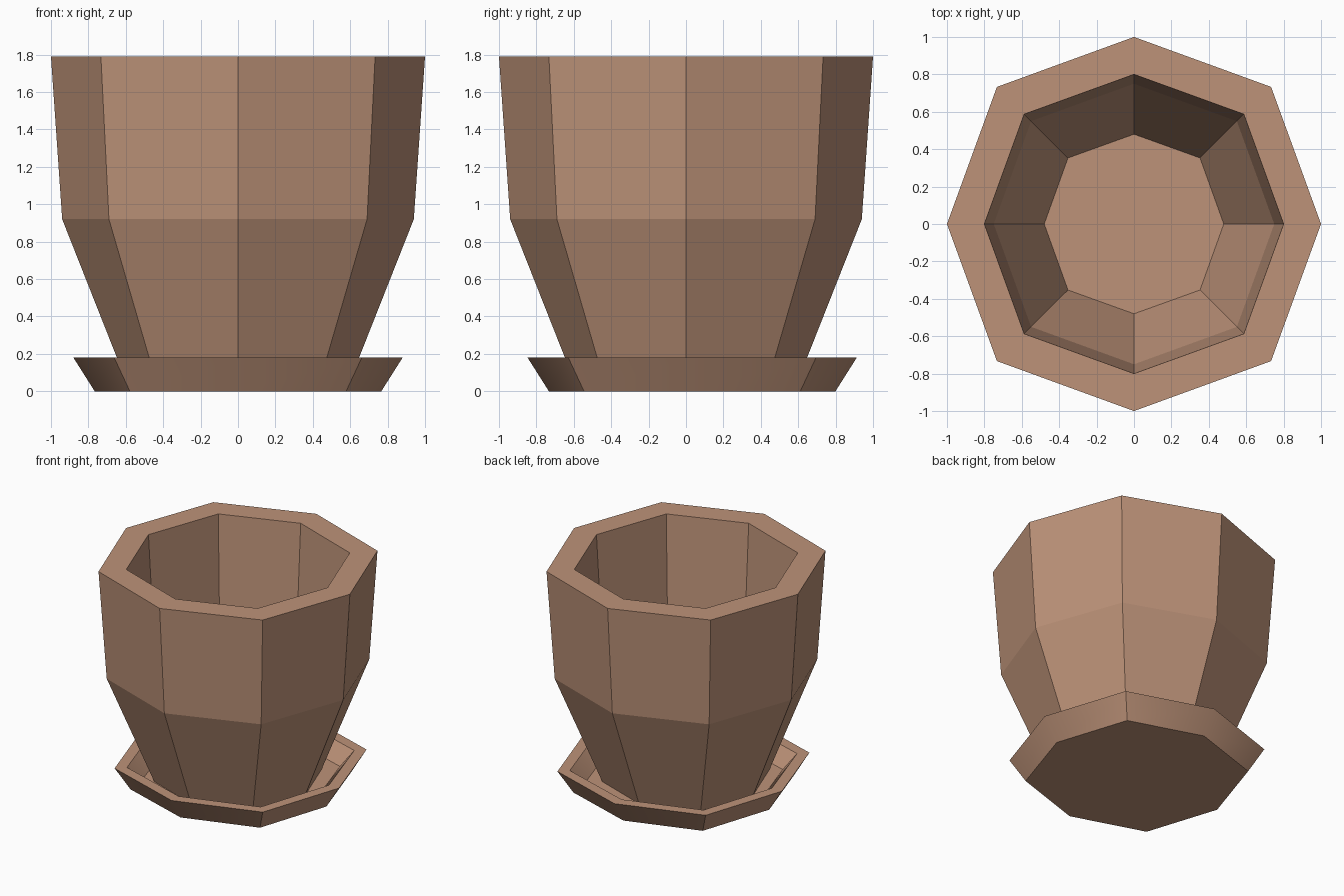
import bpy, bmesh, math

if "Cube" in bpy.data.objects:
    bpy.data.objects.remove(bpy.data.objects["Cube"])

clay = bpy.data.materials.new("terracotta")
clay.diffuse_color = (0.51, 0.29, 0.19, 1)
clay.use_nodes = True
clay.node_tree.nodes["Principled BSDF"].inputs["Base Color"].default_value = clay.diffuse_color


def octagon_vessel(name, profile, y_offset=0.0, smooth_angle=None):
    """Loft octagon rings of (axis radius, diagonal x/y, height), capping both ends."""
    bm = bmesh.new()
    rings = []
    for axis, diag, z in profile:
        ring = []
        for i in range(8):
            a = i * math.pi / 4
            r = axis if i % 2 == 0 else diag * math.sqrt(2)
            ring.append(bm.verts.new((r * math.cos(a), r * math.sin(a) + y_offset, z)))
        rings.append(ring)
    for lo, hi in zip(rings, rings[1:]):
        for i in range(8):
            j = (i + 1) % 8
            bm.faces.new((lo[i], lo[j], hi[j], hi[i]))
    bm.faces.new(rings[0][::-1])
    bm.faces.new(rings[-1])
    bmesh.ops.recalc_face_normals(bm, faces=bm.faces)
    mesh = bpy.data.meshes.new(name)
    bm.to_mesh(mesh)
    bm.free()
    mesh.materials.append(clay)
    obj = bpy.data.objects.new(name, mesh)
    bpy.context.collection.objects.link(obj)
    if smooth_angle:
        bpy.ops.object.select_all(action='DESELECT')
        obj.select_set(True)
        bpy.context.view_layer.objects.active = obj
        bpy.ops.object.shade_smooth_by_angle(angle=math.radians(smooth_angle))
    return obj


# Pot: outside wall up to the rim, then down the inside to its floor
octagon_vessel("pot", [
    (0.60, 0.44, 0.06), (0.94, 0.69, 0.92), (1.00, 0.733, 1.79),
    (0.80, 0.587, 1.79), (0.75, 0.55, 0.94), (0.48, 0.353, 0.24)])

# Saucer: shallow dish set slightly towards the back
octagon_vessel("saucer", [
    (0.766, 0.578, 0.0), (0.88, 0.662, 0.18),
    (0.79, 0.597, 0.18), (0.69, 0.522, 0.06)], 0.033, 33)
